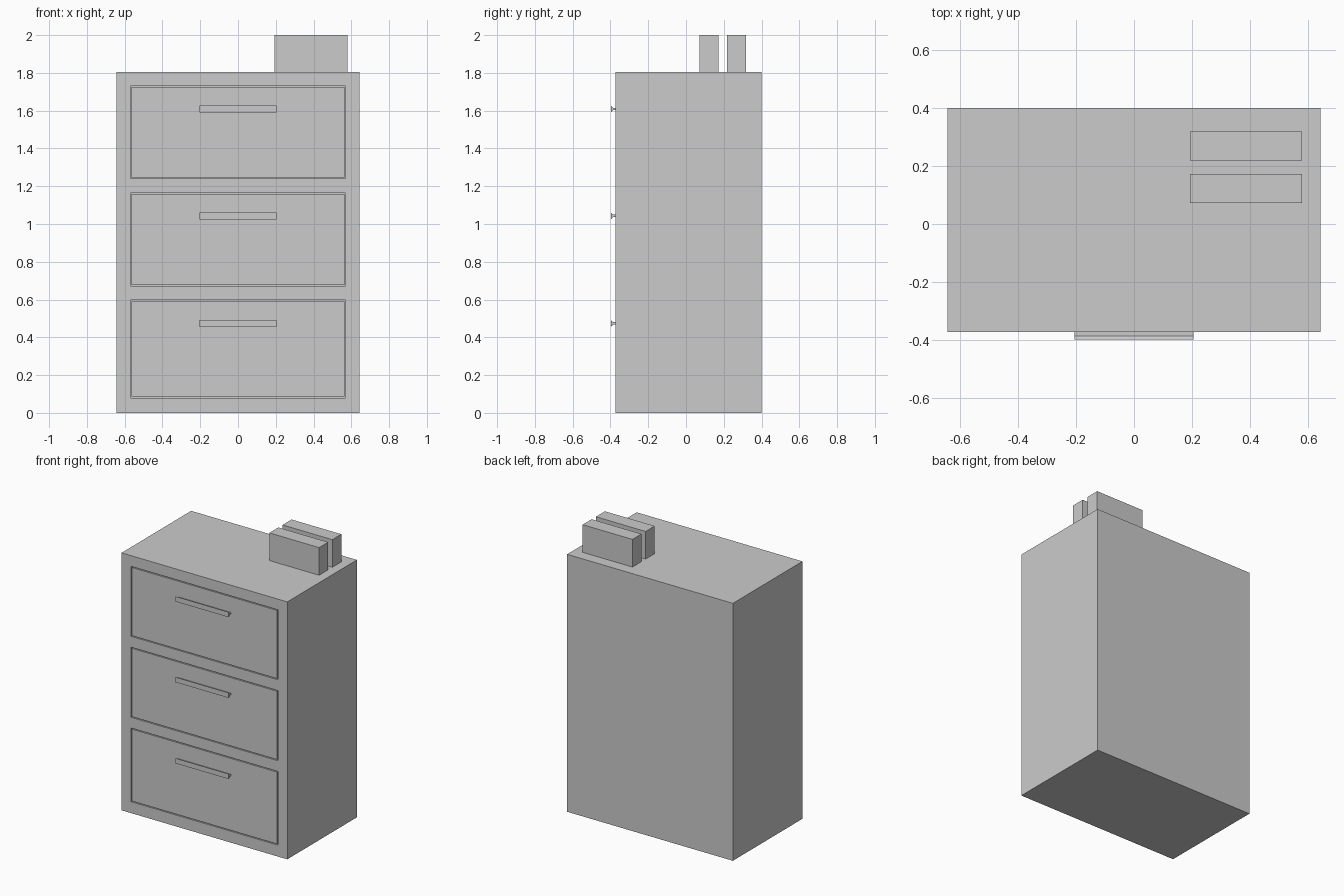
import bpy, bmesh

if "Cube" in bpy.data.objects:
    bpy.data.objects.remove(bpy.data.objects["Cube"])

FRONT, BACK, TOP, HALF = -0.372, 0.399, 1.806, 0.643
DRAWERS = [(0.08, 0.597), (0.672, 1.164), (1.24, 1.731)]
HANDLES = [0.474, 1.043, 1.609]


def finish(bm, name):
    bmesh.ops.recalc_face_normals(bm, faces=bm.faces)
    mesh = bpy.data.meshes.new(name)
    bm.to_mesh(mesh)
    bm.free()
    obj = bpy.data.objects.new(name, mesh)
    bpy.context.collection.objects.link(obj)
    return obj


def box(name, x, y, z):
    bm = bmesh.new()
    bmesh.ops.create_cube(bm, size=1)
    for v in bm.verts:
        v.co = [r[0] if c < 0 else r[1] for c, r in zip(v.co, (x, y, z))]
    return finish(bm, name)


# Cabinet: gridded front, extruded back and closed
xs = [-HALF, -0.569, 0.569, HALF]
zs = [0] + [z for d in DRAWERS for z in d] + [TOP]
bm = bmesh.new()
grid = [[bm.verts.new((x, FRONT, z)) for x in xs] for z in zs]
panels = []
for j in range(len(zs) - 1):
    for i in range(3):
        f = bm.faces.new((grid[j][i], grid[j][i + 1], grid[j + 1][i + 1], grid[j + 1][i]))
        if i == 1 and j % 2 == 1:
            panels.append(f)
border = [e for e in bm.edges if e.is_boundary]
ext = bmesh.ops.extrude_edge_only(bm, edges=border)["geom"]
bmesh.ops.translate(bm, vec=(0, BACK - FRONT, 0),
                    verts=[g for g in ext if isinstance(g, bmesh.types.BMVert)])
bmesh.ops.holes_fill(bm, edges=[e for e in bm.edges if e.is_boundary], sides=0)
bmesh.ops.recalc_face_normals(bm, faces=bm.faces)

# Drawer fronts: groove in, across, and back out flush
for thickness, depth in ((0, -0.02), (0.009, 0), (0, 0.02)):
    bmesh.ops.inset_individual(bm, faces=panels, thickness=thickness, depth=depth)
finish(bm, "cabinet")

# Handles: flared grip on a narrow neck
profile = [(FRONT, -0.006), (-0.386, -0.006), (-0.398, -0.018),
           (-0.398, 0.018), (-0.386, 0.006), (FRONT, 0.006)]
for n, zc in enumerate(HANDLES):
    bm = bmesh.new()
    face = bm.faces.new([bm.verts.new((-0.205, y, zc + z)) for y, z in profile])
    ext = bmesh.ops.extrude_face_region(bm, geom=[face], use_keep_orig=True)["geom"]
    bmesh.ops.translate(bm, vec=(0.41, 0, 0),
                        verts=[g for g in ext if isinstance(g, bmesh.types.BMVert)])
    finish(bm, f"handle_{n + 1}")

# Two blocks resting on top
for n, y in enumerate([(0.072, 0.172), (0.218, 0.318)]):
    box(f"top_block_{n + 1}", (0.193, 0.579), y, (TOP, 2.0))
